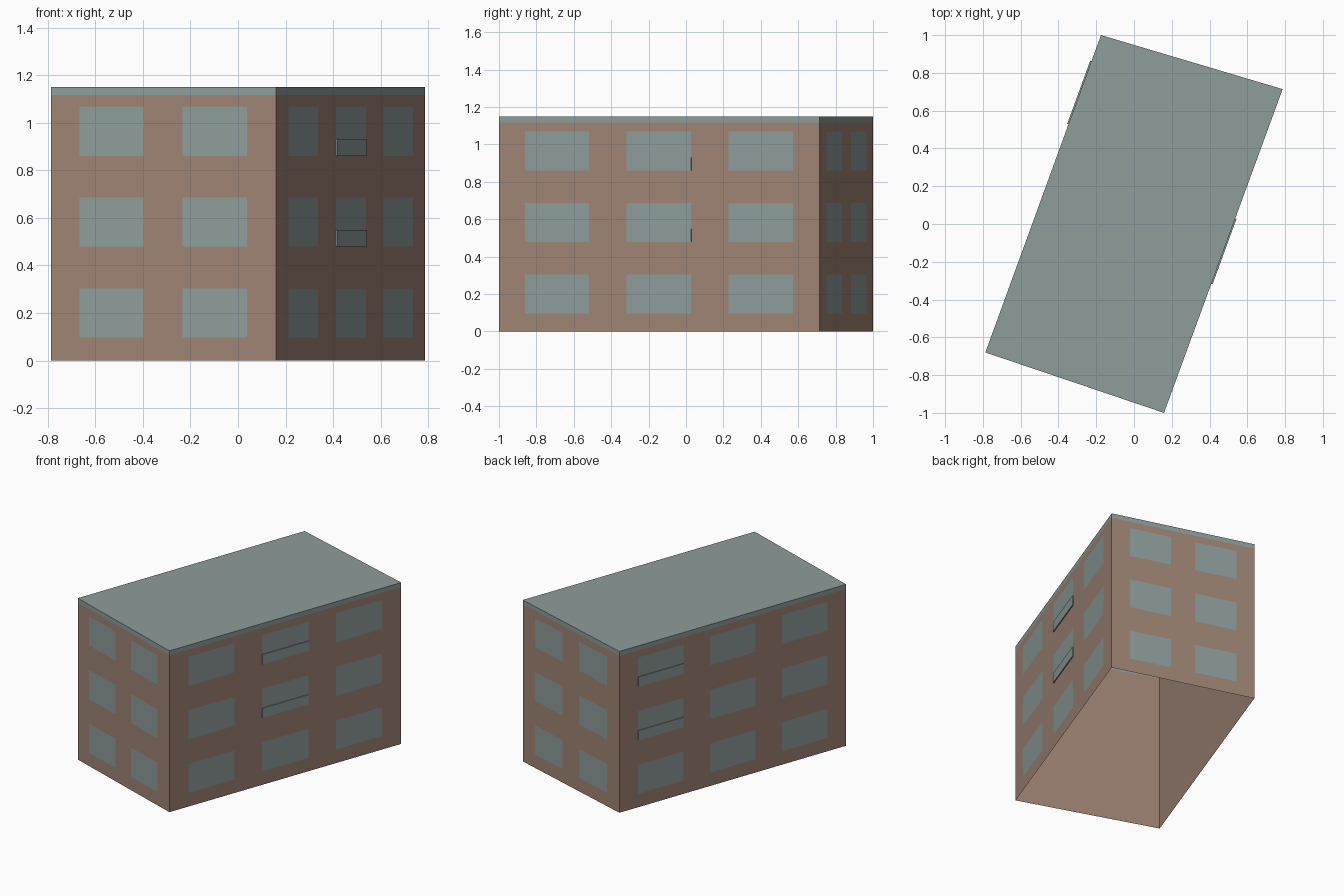
import bpy
import bmesh
from mathutils import Vector

cube = bpy.data.objects.get("Cube")
if cube:
    bpy.data.objects.remove(cube, do_unlink=True)


def make_material(name, rgb):
    mat = bpy.data.materials.new(name)
    mat.use_nodes = True
    mat.diffuse_color = (*rgb, 1)
    mat.node_tree.nodes["Principled BSDF"].inputs["Base Color"].default_value = (*rgb, 1)
    return mat


BRICK = make_material("dusty_brick", (0.345, 0.23, 0.178))
GREY = make_material("pale_grey_green", (0.272, 0.338, 0.328))

# Footprint, counter-clockwise from the front left of the plan
CORNERS = [Vector(c) for c in [(-0.787, -0.68, 0), (0.159, -1, 0),
                               (0.787, 0.714, 0), (-0.175, 1, 0)]]
EAVES, TOP = 1.117, 1.15
WINDOW_HEIGHT, RAIL_HEIGHT = 0.207, 0.07
SILLS = [0.097, 0.479, 0.861]
SHORT_SPANS = [(0.127, 0.415), (0.585, 0.873)]
LONG_SPANS = [(0.082, 0.281), (0.399, 0.6), (0.717, 0.917)]


def finish(name, bm, mat):
    mesh = bpy.data.meshes.new(name)
    bm.to_mesh(mesh)
    bm.free()
    mesh.materials.append(mat)
    obj = bpy.data.objects.new(name, mesh)
    bpy.context.collection.objects.link(obj)
    return obj


def ring_of_walls(bm, z0, z1):
    """Open band of four walls; returns its upper corners."""
    low = [bm.verts.new(c + Vector((0, 0, z0))) for c in CORNERS]
    high = [bm.verts.new(c + Vector((0, 0, z1))) for c in CORNERS]
    for i in range(4):
        j = (i + 1) % 4
        bm.faces.new((low[i], low[j], high[j], high[i]))
    return high


def panel(bm, side, span, z0, z1, offset, closed=False):
    """Rectangle on a wall, moved out by offset; closed gives it thickness."""
    a, b = CORNERS[side], CORNERS[(side + 1) % 4]
    along = b - a
    out = Vector((along.y, -along.x, 0)).normalized()

    def quad(depth):
        return [bm.verts.new(a + along * t + out * depth + Vector((0, 0, z)))
                for t, z in [(span[0], z0), (span[1], z0), (span[1], z1), (span[0], z1)]]

    front = quad(offset)
    bm.faces.new(front)
    if closed:
        back = quad(0)
        bm.faces.new(back[::-1])
        for i in range(4):
            j = (i + 1) % 4
            bm.faces.new((back[i], back[j], front[j], front[i]))


# Brick shell, open underneath
bm = bmesh.new()
ring_of_walls(bm, 0, EAVES)
finish("walls", bm, BRICK)

# Flat roof with its flush edge band
bm = bmesh.new()
bm.faces.new(ring_of_walls(bm, EAVES, TOP))
finish("roof", bm, GREY)

# Three floors of windows on every side
for side, label in enumerate(["front", "left", "back", "right"]):
    bm = bmesh.new()
    for span in (LONG_SPANS if side % 2 else SHORT_SPANS):
        for sill in SILLS:
            panel(bm, side, span, sill, sill + WINDOW_HEIGHT, 0.002)
    finish(label + "_windows", bm, GREY)

# Thin window rails on the upper floors of the long sides
for side, column, label in [(1, 1, "left"), (3, 0, "right")]:
    bm = bmesh.new()
    for sill in SILLS[1:]:
        panel(bm, side, LONG_SPANS[column], sill, sill + RAIL_HEIGHT, 0.007, closed=True)
    finish(label + "_window_rails", bm, GREY)
